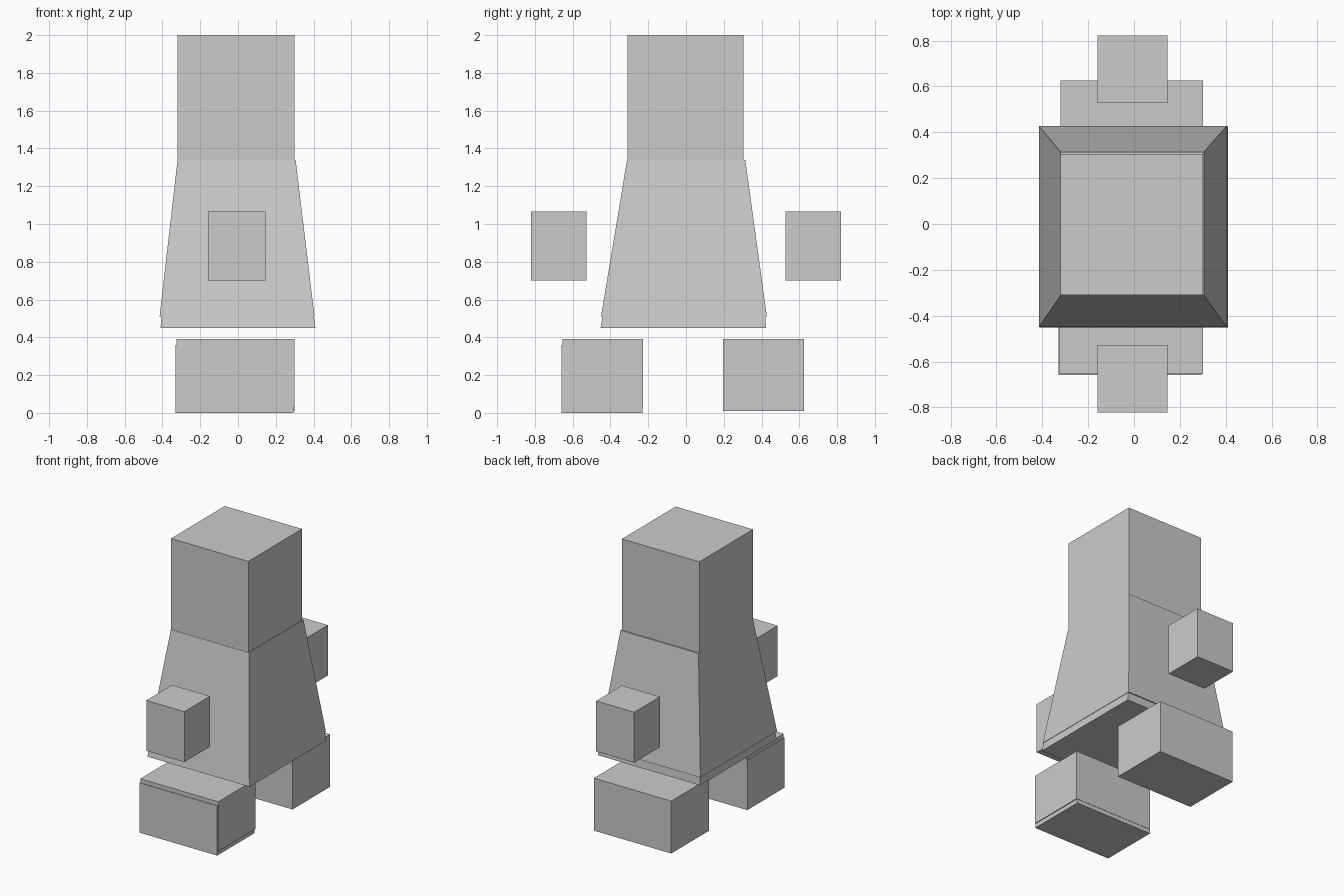
import bpy
import bmesh

if "Cube" in bpy.data.objects:
    bpy.data.objects.remove(bpy.data.objects["Cube"])


def frustum(name, bottom, top, z0, z1):
    """Four-sided block; bottom and top are (x0, x1, y0, y1)."""
    bm = bmesh.new()
    rings = []
    for (x0, x1, y0, y1), z in ((bottom, z0), (top, z1)):
        corners = ((x0, y0), (x1, y0), (x1, y1), (x0, y1))
        rings.append([bm.verts.new((x, y, z)) for x, y in corners])
    low, high = rings
    bm.faces.new(low[::-1])
    bm.faces.new(high)
    for i in range(4):
        j = (i + 1) % 4
        bm.faces.new((low[i], low[j], high[j], high[i]))
    mesh = bpy.data.meshes.new(name)
    bm.to_mesh(mesh)
    bm.free()
    obj = bpy.data.objects.new(name, mesh)
    bpy.context.collection.objects.link(obj)
    return obj


def box(name, rect, z0, z1):
    return frustum(name, rect, rect, z0, z1)


# Head
box("head", (-0.32, 0.30, -0.31, 0.305), 1.34, 2.0)

# Tapered body with a slightly inset hem below it
frustum("body", (-0.415, 0.405, -0.45, 0.428), (-0.32, 0.305, -0.312, 0.314), 0.51, 1.34)
frustum("body_hem", (-0.41, 0.41, -0.452, 0.424), (-0.405, 0.402, -0.442, 0.42), 0.45, 0.51)

# Floating hands, one at each side
for name, side in (("front_hand", -1), ("back_hand", 1)):
    y0, y1 = sorted((side * 0.527, side * 0.821))
    box(name, (-0.16, 0.145, y0, y1), 0.70, 1.065)

# Feet; the front one has a slightly offset sole block
box("back_foot", (-0.32, 0.30, 0.195, 0.626), 0.01, 0.39)
box("front_foot", (-0.325, 0.30, -0.654, -0.228), 0.03, 0.39)
box("front_foot_sole", (-0.33, 0.294, -0.658, -0.23), 0.0, 0.36)
